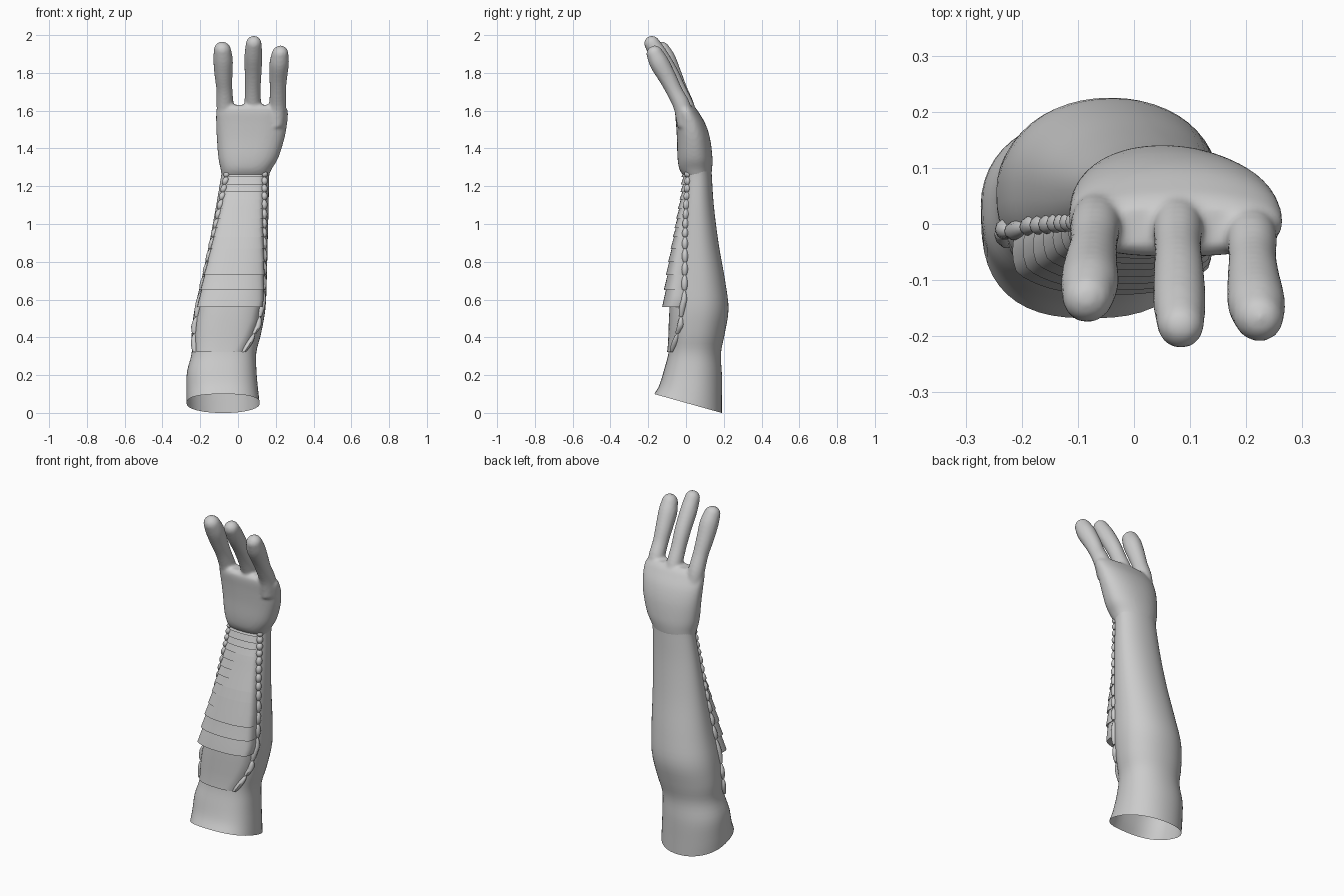
import bpy, bmesh, math
from mathutils import Vector

if "Cube" in bpy.data.objects:
    bpy.data.objects.remove(bpy.data.objects["Cube"])

grey = bpy.data.materials.new("grey")
grey.diffuse_color = (0.6, 0.6, 0.6, 1)
grey.use_nodes = True
grey.node_tree.nodes["Principled BSDF"].inputs["Base Color"].default_value = grey.diffuse_color

# Limb sections: z, x min, x max, y front, y back, tilt of the ring
ARM = [(0.05, -.272, .115, -.168, .19, -.28), (0.12, -.273, .107, -.14, .19, -.2),
       (0.22, -.27, .098, -.115, .19, -.1), (0.32, -.245, .097, -.092, .185, -.03),
       (0.42, -.245, .122, -.085, .205, 0), (0.55, -.23, .145, -.08, .225, 0),
       (0.70, -.195, .152, -.065, .207, 0), (0.90, -.152, .157, -.045, .172, 0),
       (1.10, -.115, .162, -.025, .147, 0), (1.25, -.09, .165, -.012, .137, 0),
       (1.30, -.085, .172, -.01, .135, 0)]
HAND = [(1.25, -.086, .16, -.01, .132, 0), (1.29, -.092, .178, -.035, .138, 0),
        (1.35, -.104, .213, -.045, .14, 0), (1.45, -.112, .245, -.048, .128, 0),
        (1.53, -.116, .26, -.053, .103, 0), (1.59, -.116, .265, -.058, .068, 0),
        (1.615, -.108, .255, -.055, .05, 0), (1.63, -.09, .235, -.04, .03, 0)]
# Fingers: path points x, y, z, radius
FINGERS = [
    [(-.062, .02, 1.52, .045), (-.068, .0, 1.62, .046), (-.072, -.035, 1.71, .043),
     (-.077, -.07, 1.79, .048), (-.079, -.105, 1.87, .052), (-.082, -.13, 1.92, .046)],
    [(.075, .03, 1.52, .045), (.078, .0, 1.62, .045), (.078, -.04, 1.71, .042),
     (.08, -.085, 1.80, .045), (.081, -.14, 1.89, .047), (.083, -.18, 1.955, .042)],
    [(.2, .0, 1.52, .047), (.209, -.02, 1.62, .046), (.211, -.06, 1.70, .043),
     (.213, -.095, 1.77, .047), (.218, -.14, 1.85, .052), (.222, -.165, 1.90, .045)]]


def sample(rows, t):
    """Smooth spline through a table of rows at parameter t."""
    i = min(int(t), len(rows) - 2)
    f = t - i
    p = [rows[max(0, min(len(rows) - 1, i + k))] for k in (-1, 0, 1, 2)]
    return [b + .5 * f * (c - a + f * (2*a - 5*b + 4*c - d + f * (3*(b - c) + d - a)))
            for a, b, c, d in zip(*p)]


def ring_point(s, a, off=0):
    """Point on a section: round at the back, flatter at the front."""
    z, x0, x1, y0, y1, tilt = s
    c, n = math.cos(a), math.sin(a)
    e = .78 if n < 0 else .95
    cx, cy = (x0 + x1) / 2, (y0 + y1) / 2
    x = cx + ((x1 - x0) / 2 + off) * math.copysign(abs(c) ** e, c)
    y = cy + ((y1 - y0) / 2 + off) * math.copysign(abs(n) ** e, n)
    return Vector((x, y, z + tilt * (y - .01)))


def arm_at(z):
    for i in range(len(ARM) - 1):
        if z <= ARM[i + 1][0]:
            break
    f = (z - ARM[i][0]) / (ARM[i + 1][0] - ARM[i][0])
    s = sample(ARM, i + f)
    s[0] = z
    return s


def skin(bm, rings, closed=True, caps=False):
    vs = [[bm.verts.new(p) for p in r] for r in rings]
    n = len(vs[0])
    for a, b in zip(vs, vs[1:]):
        for j in range(n if closed else n - 1):
            k = (j + 1) % n
            bm.faces.new((a[j], a[k], b[k], b[j]))
    if caps:
        bm.faces.new(vs[0][::-1])
        bm.faces.new(vs[-1])


def finish(bm, name, angle=40):
    me = bpy.data.meshes.new(name)
    bm.to_mesh(me)
    bm.free()
    ob = bpy.data.objects.new(name, me)
    bpy.context.collection.objects.link(ob)
    me.materials.append(grey)
    bpy.ops.object.select_all(action='DESELECT')
    ob.select_set(True)
    bpy.context.view_layer.objects.active = ob
    bpy.ops.object.shade_smooth_by_angle(angle=math.radians(angle))
    return ob


def loft(bm, rows, steps, n, caps):
    total = (len(rows) - 1) * steps
    skin(bm, [[ring_point(sample(rows, i / steps), 2 * math.pi * j / n) for j in range(n)]
              for i in range(total + 1)], caps=caps)


# Open-ended forearm sleeve
bm = bmesh.new()
loft(bm, ARM, 4, 48, False)
finish(bm, "forearm")

# Palm and three fingers, fused into one skin
bm = bmesh.new()
loft(bm, HAND, 4, 40, True)
for path in FINGERS:
    rings, total = [], 20
    pts = [sample(path, i * 5 / total) for i in range(total + 1)]
    tip_dir = (Vector(pts[-1][:3]) - Vector(pts[-2][:3])).normalized()
    for k in range(1, 6):                       # rounded fingertip
        a = k * math.pi / 2 / 5.2
        r = pts[total][3]
        pts.append(list(Vector(pts[total][:3]) + tip_dir * r * math.sin(a)) + [r * math.cos(a)])
    for i, p in enumerate(pts):
        d = tip_dir if i >= total else (Vector(pts[i + 1][:3]) - Vector(p[:3])).normalized()
        u = Vector((1, 0, 0))
        v = d.cross(u).normalized()
        rings.append([Vector(p[:3]) + p[3] * (u * math.cos(t) + v * math.sin(t))
                      for t in (2 * math.pi * j / 20 for j in range(20))])
    skin(bm, rings, caps=True)
hand = finish(bm, "hand", 180)
m = hand.modifiers.new("fuse", 'REMESH')
m.mode, m.voxel_size, m.use_smooth_shade = 'VOXEL', .009, True
m = hand.modifiers.new("soften", 'SMOOTH')
m.factor, m.iterations = .5, 5

# Armour edge lines on the front of the forearm: z, left x, right x
EDGE = [(0.32, -.228, .03), (0.38, -.232, .065), (0.46, -.23, .105), (0.6, -.203, .132),
        (0.8, -.158, .137), (1.0, -.115, .137), (1.28, -.055, .14)]


def edge_angles(z):
    i = next((k for k in range(len(EDGE) - 1) if z <= EDGE[k + 1][0]), len(EDGE) - 2)
    f = (z - EDGE[i][0]) / (EDGE[i + 1][0] - EDGE[i][0])
    s = arm_at(z)
    out = []
    for k in (1, 2):
        x = EDGE[i][k] * (1 - f) + EDGE[i + 1][k] * f
        c = max(-1, min(1, (x - (s[1] + s[2]) / 2) / ((s[2] - s[1]) / 2)))
        c = math.copysign(abs(c) ** (1 / .78), c)
        out.append(-math.acos(c))
    return out


# Overlapping plates, each flaring out at its lower edge
LEVELS = [.32, .56, .65, .73, .80, .87, .93, .98, 1.03, 1.08, 1.13, 1.17, 1.21, 1.25, 1.28]
for i, (lo, hi) in enumerate(zip(LEVELS, LEVELS[1:])):
    bm = bmesh.new()
    base = .008 if i == 0 else max(.012, .047 - .04 * max(0, lo - .7) / .5)
    rings = []
    for v in (0, 0, .15, .4, .7, 1, 1.15):
        z = min(lo + (hi - lo) * v, 1.29)
        a0, a1 = edge_angles(z)
        lift = base - (.0 if i == 0 else .011 * v)
        if not rings:
            lift = -.006                         # underside lip
        row = []
        for j in range(25):
            u = j / 24
            rim = min(1, math.sin(math.pi * u) * 1.9) ** .8 if 0 < j < 24 else 0
            off = lift if not rings else -.004 + (lift + .004) * rim
            row.append(ring_point(arm_at(z), a0 + (a1 - a0) * u, off))
        rings.append(row)
    skin(bm, rings, closed=False)
    finish(bm, "forearm_plate_%d" % (i + 1))

# Scalloped rims down both sides of the plates
SCALLOPS = [.32, .42, .51] + LEVELS[2:]
for side, name in enumerate(("left_rim", "right_rim")):
    bm = bmesh.new()
    for lo, hi in zip(SCALLOPS, SCALLOPS[1:]):
        rings = []
        for k in range(9):
            t = k / 8
            z = lo + (hi - lo) * t
            a = edge_angles(z)[side]
            swell = .003 + .015 * math.sin(math.pi * min(1, .12 + t * .88)) ** .6
            c = ring_point(arm_at(z), a)
            rings.append([c + Vector((swell * math.cos(q), swell * math.sin(q), 0))
                          for q in (2 * math.pi * j / 10 for j in range(10))])
        skin(bm, rings, caps=True)
    finish(bm, name)
